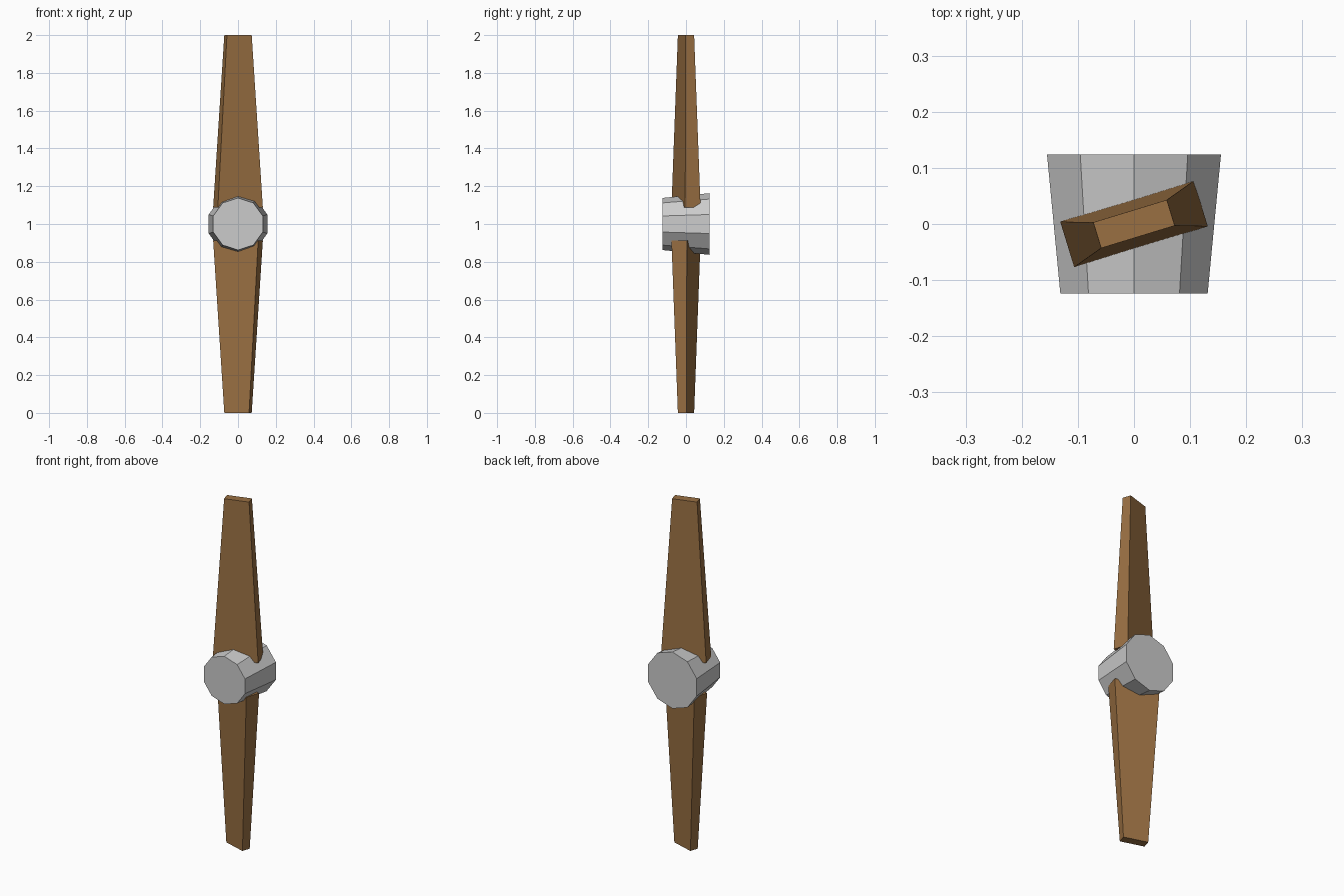
import bpy, bmesh, math
from mathutils import Matrix

if "Cube" in bpy.data.objects:
    bpy.data.objects.remove(bpy.data.objects["Cube"])

wood = bpy.data.materials.new("wood")
wood.diffuse_color = (0.32, 0.16, 0.055, 1)
wood.use_nodes = True
wood.node_tree.nodes["Principled BSDF"].inputs["Base Color"].default_value = wood.diffuse_color


def finish(name, bm, material=None):
    bmesh.ops.recalc_face_normals(bm, faces=bm.faces)
    mesh = bpy.data.meshes.new(name)
    bm.to_mesh(mesh)
    bm.free()
    obj = bpy.data.objects.new(name, mesh)
    obj.location.z = 1.0
    bpy.context.collection.objects.link(obj)
    if material:
        mesh.materials.append(material)
    return obj


# Hub: ten-sided drum along y, wider at the back, with a corner at the top
bm = bmesh.new()
bmesh.ops.create_cone(bm, cap_ends=True, segments=10,
                      radius1=0.163, radius2=0.138, depth=0.248)
top = max(bm.verts, key=lambda v: v.co.x)
bmesh.ops.rotate(bm, verts=bm.verts,
                 matrix=Matrix.Rotation(math.pi / 2 - math.atan2(top.co.y, top.co.x), 3, 'Z'))
bmesh.ops.rotate(bm, verts=bm.verts, matrix=Matrix.Rotation(math.pi / 2, 3, 'X'))
finish("hub", bm)

# Blades: pitched, tapered bars; the lower one is the upper turned half way about y
ROOT, TIP = 0.088, 1.0
for name, turn in (("upper_blade", 0), ("lower_blade", math.pi)):
    bm = bmesh.new()
    bmesh.ops.create_cube(bm, size=1)
    for v in bm.verts:
        tip = v.co.z > 0
        v.co.x *= 0.137 if tip else 0.249
        v.co.y *= 0.048 if tip else 0.085
        v.co.z = TIP if tip else ROOT
    spin = Matrix.Rotation(turn, 3, 'Y') @ Matrix.Rotation(math.radians(17), 3, 'Z')
    bmesh.ops.rotate(bm, verts=bm.verts, matrix=spin)
    finish(name, bm, wood)
